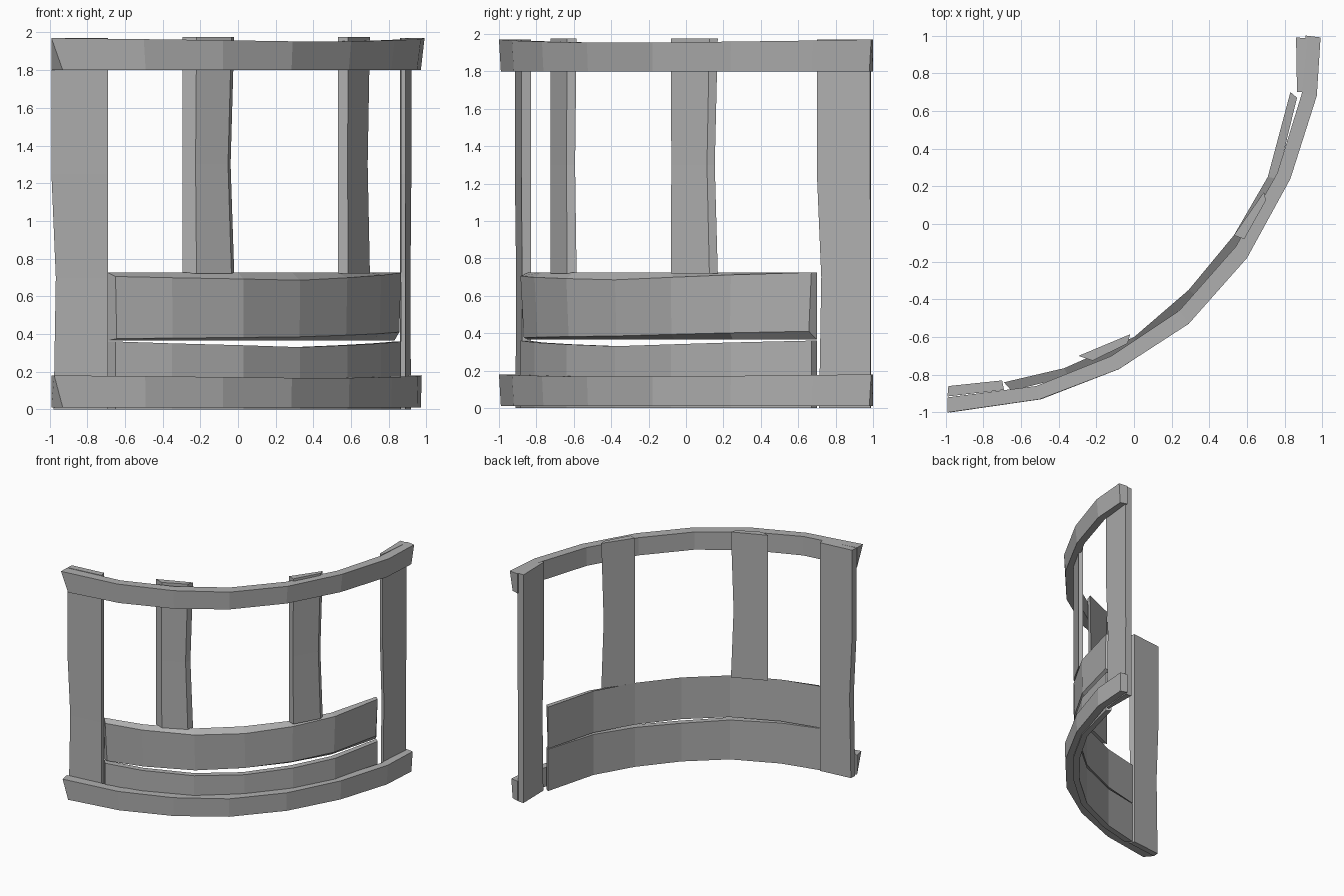
import bpy
import bmesh
from mathutils import Vector

cube = bpy.data.objects.get("Cube")
if cube:
    bpy.data.objects.remove(cube, do_unlink=True)

# One flat grey for every plank
grey = bpy.data.materials.new("plain grey")
grey.use_nodes = True
colour = (0.43, 0.43, 0.43, 1)
grey.diffuse_color = colour
grey.node_tree.nodes["Principled BSDF"].inputs["Base Color"].default_value = colour


def loft(name, sections):
    """Join four-cornered sections into a closed, flat-shaded beam."""
    bm = bmesh.new()
    rings = [[bm.verts.new(point) for point in section] for section in sections]
    for ring, following in zip(rings, rings[1:]):
        for i in range(4):
            j = (i + 1) % 4
            bm.faces.new((ring[i], ring[j], following[j], following[i]))
    bm.faces.new(rings[0])
    bm.faces.new(rings[-1])
    bmesh.ops.recalc_face_normals(bm, faces=bm.faces)
    mesh = bpy.data.meshes.new(name)
    bm.to_mesh(mesh)
    bm.free()
    mesh.materials.append(grey)
    obj = bpy.data.objects.new(name, mesh)
    bpy.context.collection.objects.link(obj)
    return obj


def blend(left, middle, right, t):
    """Height along a beam that sags or rises at its middle."""
    if t < 0.5:
        return left + (middle - left) * t * 2
    return middle + (right - middle) * (t - 0.5) * 2


def curved_beam(name, outer, inner, outer_low, heights):
    """heights: (left, middle, right) for outer top, inner top, inner bottom, outer bottom."""
    sections = []
    last = len(outer) - 1
    for i, (out, inn, low) in enumerate(zip(outer, inner, outer_low)):
        z = [blend(*h, i / last) for h in heights]
        sections.append([(*out, z[0]), (*inn, z[1]), (*inn, z[2]), (*low, z[3])])
    return loft(name, sections)


# Curved rails along the outside, with their lower edge tucked in
rail_outer = [(-.99, -1), (-.5, -.93), (-.08, -.77), (.29, -.53),
              (.6, -.18), (.83, .24), (.97, .68), (.99, .99)]
rail_inner = [(-.99, -.92), (-.52, -.86), (-.12, -.7), (.24, -.46),
              (.54, -.12), (.76, .27), (.89, .69), (.91, 1)]
rail_low = [(x * .98, y * .99) for x, y in rail_outer]
rail_low[0] = (-.93, -.99)

curved_beam("top_rail", rail_outer, rail_inner, rail_low,
            [(1.97, 1.95, 1.97)] * 2 + [(1.8,) * 3] * 2)
base_outer = [(x * .985, y) for x, y in rail_outer]
curved_beam("bottom_rail", base_outer, rail_inner, rail_low,
            [(.18, .165, .18)] * 2 + [(.01,) * 3] * 2)

# Curved wall planks just inside the rails
plank_inner = [(-.69, -.84), (-.37, -.765), (0, -.6), (.29, -.35),
               (.53, -.06), (.71, .25), (.83, .7)]
plank_outer = [(-.65, -.885), (-.35, -.81), (.03, -.64), (.33, -.38),
               (.58, -.08), (.76, .24), (.865, .67)]
plank_low = [(x * .99, y * .98) for x, y in plank_outer]
curved_beam("upper_plank", plank_outer, plank_inner, plank_low,
            [(.705, .685, .725), (.725,) * 3, (.365,) * 3, (.375, .385, .41)])
curved_beam("lower_plank", plank_outer, plank_inner, plank_outer,
            [(.36, .33, .36)] * 2 + [(0,) * 3] * 2)


def post(name, corners, anchor, rows):
    """Upright board; each row narrows the board towards its anchor corner."""
    fixed = Vector(corners[anchor])
    sections = []
    for z, width in rows:
        ring = [fixed + (Vector(c) - fixed) * width for c in corners]
        sections.append([(p.x, p.y, z) for p in ring])
    return loft(name, sections)


# Tall posts at both ends and short posts standing on the planks
tall_rows = [(0, .96), (.7, .92), (1.25, 1), (1.97, 1)]
short_rows = [(.72, 1), (1.3, .93), (1.975, 1)]
post("right_end_post", [(-.99, -.915), (-.69, -.88), (-.7, -.83), (-.985, -.86)],
     2, tall_rows)
post("left_end_post", [(.89, .7), (.92, .985), (.86, .99), (.865, .7)],
     2, tall_rows)
post("right_middle_post", [(-.295, -.7), (-.22, -.725), (-.035, -.635), (-.02, -.585)],
     0, short_rows)
post("left_middle_post", [(.53, -.06), (.585, -.08), (.7, .125), (.69, .17)],
     0, short_rows)
